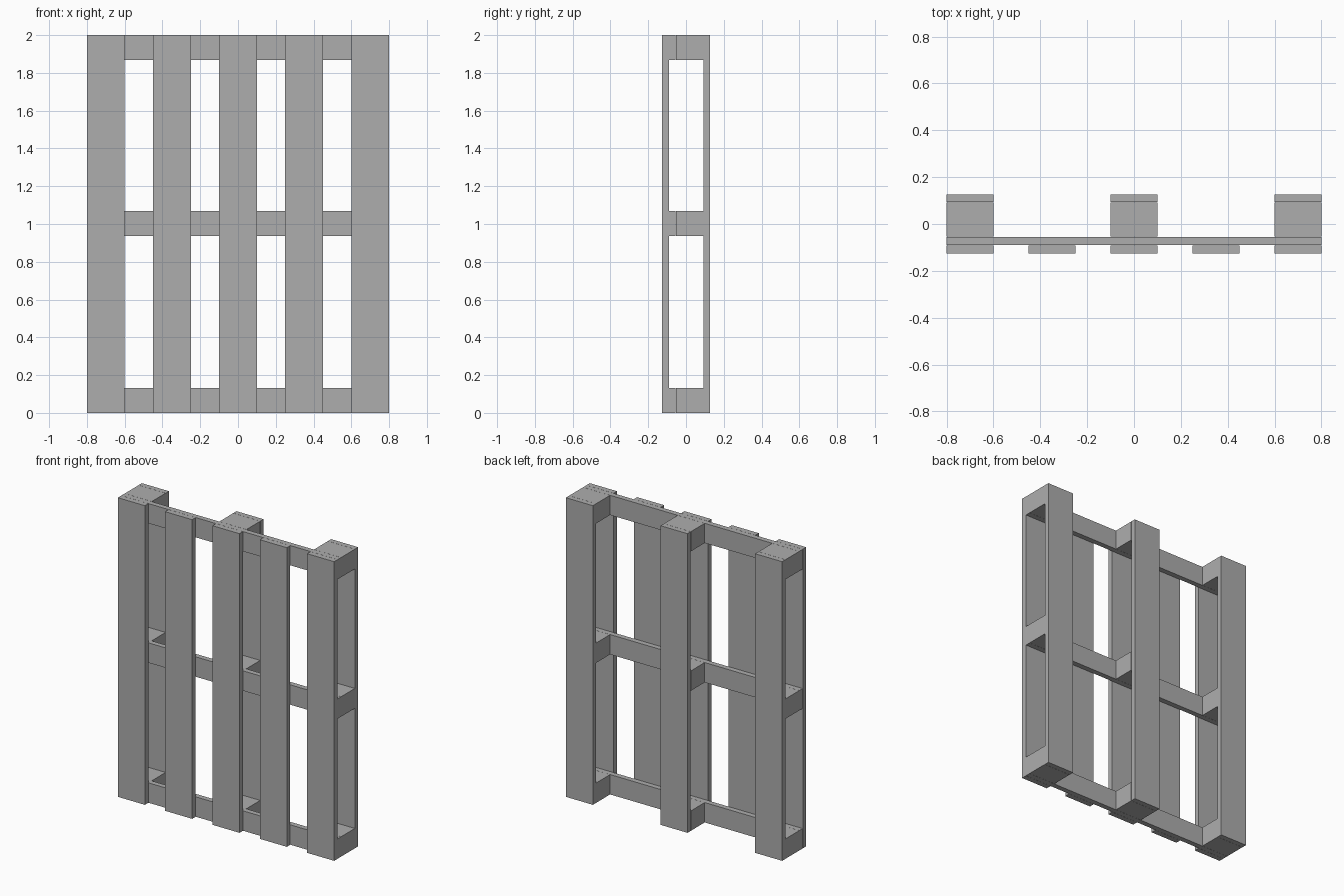
import bpy

cube = bpy.data.objects.get("Cube")
if cube:
    bpy.data.objects.remove(cube, do_unlink=True)

grey = bpy.data.materials.new("plain_grey")
grey.use_nodes = True
colour = (0.42, 0.42, 0.42, 1)
grey.diffuse_color = colour
grey.node_tree.nodes["Principled BSDF"].inputs["Base Color"].default_value = colour


def plank(name, x, y, z):
    """Box spanning the (min, max) ranges x, y and z."""
    bpy.ops.mesh.primitive_cube_add(size=1, location=[sum(r) / 2 for r in (x, y, z)])
    ob = bpy.context.object
    ob.name = name
    ob.scale = [r[1] - r[0] for r in (x, y, z)]
    bpy.ops.object.transform_apply(location=False, rotation=False, scale=True)
    ob.data.materials.append(grey)


# Depth of each layer, front to back
FRONT, CROSS, BLOCK, BACK = (-0.127, -0.091), (-0.09, -0.055), (-0.054, 0.092), (0.093, 0.127)
HALF = 0.1                                   # half width of slats and blocks
LEVELS = [(0, 0.133), (0.936, 1.069), (1.868, 2.0)]

# Five deck slats on the front
for i in range(5):
    x = (i - 2) * 0.35
    plank(f"deck_slat_{i + 1}", (x - HALF, x + HALF), FRONT, (0, 2))

# Three crossbars with three spacer blocks behind each
for j, z in enumerate(LEVELS):
    plank(f"crossbar_{j + 1}", (-0.8, 0.8), CROSS, z)
    for i, x in enumerate((-0.7, 0, 0.7)):
        plank(f"spacer_block_{j + 1}_{i + 1}", (x - HALF, x + HALF), BLOCK, z)

# Three runners on the back
for i, x in enumerate((-0.7, 0, 0.7)):
    plank(f"back_runner_{i + 1}", (x - HALF, x + HALF), BACK, (0, 2))
